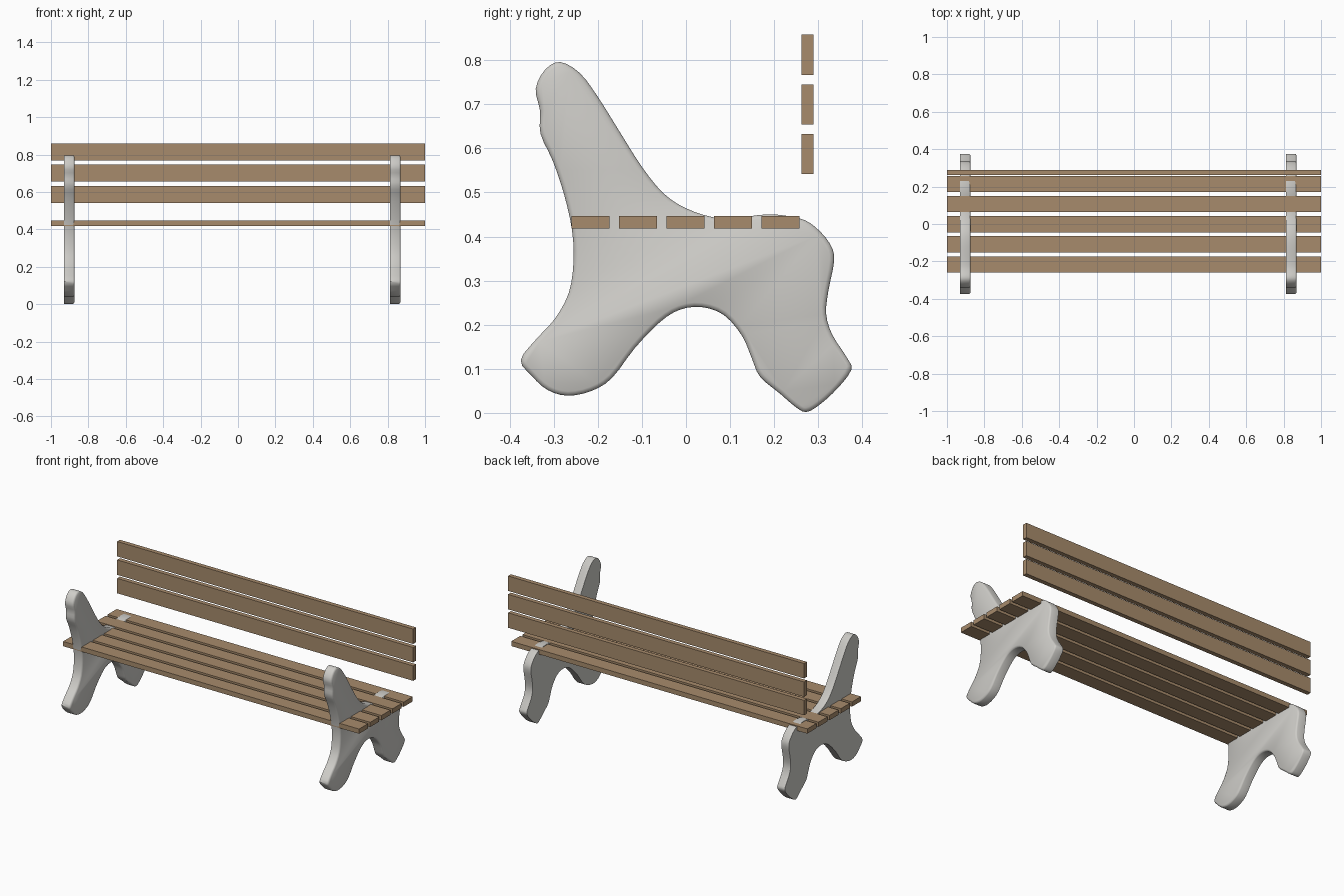
import bpy, bmesh
from mathutils import Vector

if "Cube" in bpy.data.objects:
    bpy.data.objects.remove(bpy.data.objects["Cube"])


def material(name, rgb):
    m = bpy.data.materials.new(name)
    m.diffuse_color = (*rgb, 1)
    m.use_nodes = True
    m.node_tree.nodes["Principled BSDF"].inputs["Base Color"].default_value = m.diffuse_color
    return m


WOOD = material("brown wood", (0.39, 0.26, 0.15))
STONE = material("pale concrete", (0.62, 0.61, 0.58))


def finish(bm, name, mat):
    bmesh.ops.recalc_face_normals(bm, faces=bm.faces)
    mesh = bpy.data.meshes.new(name)
    bm.to_mesh(mesh)
    bm.free()
    mesh.materials.append(mat)
    ob = bpy.data.objects.new(name, mesh)
    bpy.context.collection.objects.link(ob)
    return ob


def slat(name, y0, y1, z0, z1):
    bm = bmesh.new()
    bmesh.ops.create_cube(bm, size=1)
    for v in bm.verts:
        v.co = (v.co.x * 2, (y0 + y1) / 2 + v.co.y * (y1 - y0),
                (z0 + z1) / 2 + v.co.z * (z1 - z0))
    finish(bm, name, WOOD)


# Seat slats, front to back
for i in range(5):
    y = -0.26 + i * 0.1077
    slat(f"seat_slat_{i + 1}", y, y + 0.087, 0.418, 0.447)

# Backrest slats, bottom to top
for i in range(3):
    z = 0.542 + i * 0.1125
    slat(f"back_slat_{i + 1}", 0.262, 0.289, z, z + 0.091)

# Side support outline (y, z), a closed smooth curve
OUTLINE = [
    (-.286, .796), (-.32, .778), (-.341, .735), (-.331, .685), (-.33, .633),
    (-.302, .571), (-.277, .497), (-.259, .417), (-.255, .345), (-.266, .272),
    (-.298, .213), (-.339, .168), (-.375, .12), (-.35, .084), (-.314, .052),
    (-.268, .039), (-.214, .05), (-.168, .079), (-.116, .147), (-.059, .206),
    (-.014, .234), (.036, .24), (.086, .222), (.127, .175), (.15, .122),
    (.168, .082), (.214, .043), (.248, .014), (.273, .002), (.305, .02),
    (.345, .057), (.375, .098), (.364, .127), (.332, .177), (.318, .224),
    (.323, .277), (.336, .345), (.327, .383), (.293, .422), (.255, .442),
    (.185, .4505), (.11, .441), (.06, .444), (-.002, .465), (-.052, .499),
    (-.1, .558), (-.15, .637), (-.2, .717), (-.241, .771)]


def smooth_loop(pts, steps):
    """Closed Catmull-Rom curve through the points."""
    p = [Vector(q) for q in pts]
    n, out = len(p), []
    for i in range(n):
        a, b, c, d = p[i - 1], p[i], p[(i + 1) % n], p[(i + 2) % n]
        for k in range(steps):
            t = k / steps
            out.append(0.5 * (2 * b + (c - a) * t + (2 * a - 5 * b + 4 * c - d) * t ** 2
                              + (3 * b - a - 3 * c + d) * t ** 3))
    return out


def side_support(name, x0, x1):
    loop = smooth_loop(OUTLINE, 3)
    n = len(loop)
    # Inward direction at each outline point (outline runs counter-clockwise)
    inward = []
    for i in range(n):
        t = (loop[(i + 1) % n] - loop[i - 1]).normalized()
        inward.append(Vector((-t.y, t.x)))
    # Flat left face, softly rounded rim on the right face
    rings = [(x0, 0), (x1 - .009, 0), (x1 - .004, .003), (x1, .010)]
    bm = bmesh.new()
    rows = [[bm.verts.new((x, *(p + d * w))) for p, d in zip(loop, inward)]
            for x, w in rings]
    for r, s in zip(rows, rows[1:]):
        for i in range(n):
            j = (i + 1) % n
            bm.faces.new((r[i], r[j], s[j], s[i]))
    bm.faces.new(rows[0])
    bm.faces.new(rows[-1])
    ob = finish(bm, name, STONE)
    bpy.ops.object.select_all(action='DESELECT')
    bpy.context.view_layer.objects.active = ob
    ob.select_set(True)
    bpy.ops.object.shade_smooth_by_angle(angle=0.7)


side_support("left_side_support", -0.93, -0.873)
side_support("right_side_support", 0.813, 0.87)
